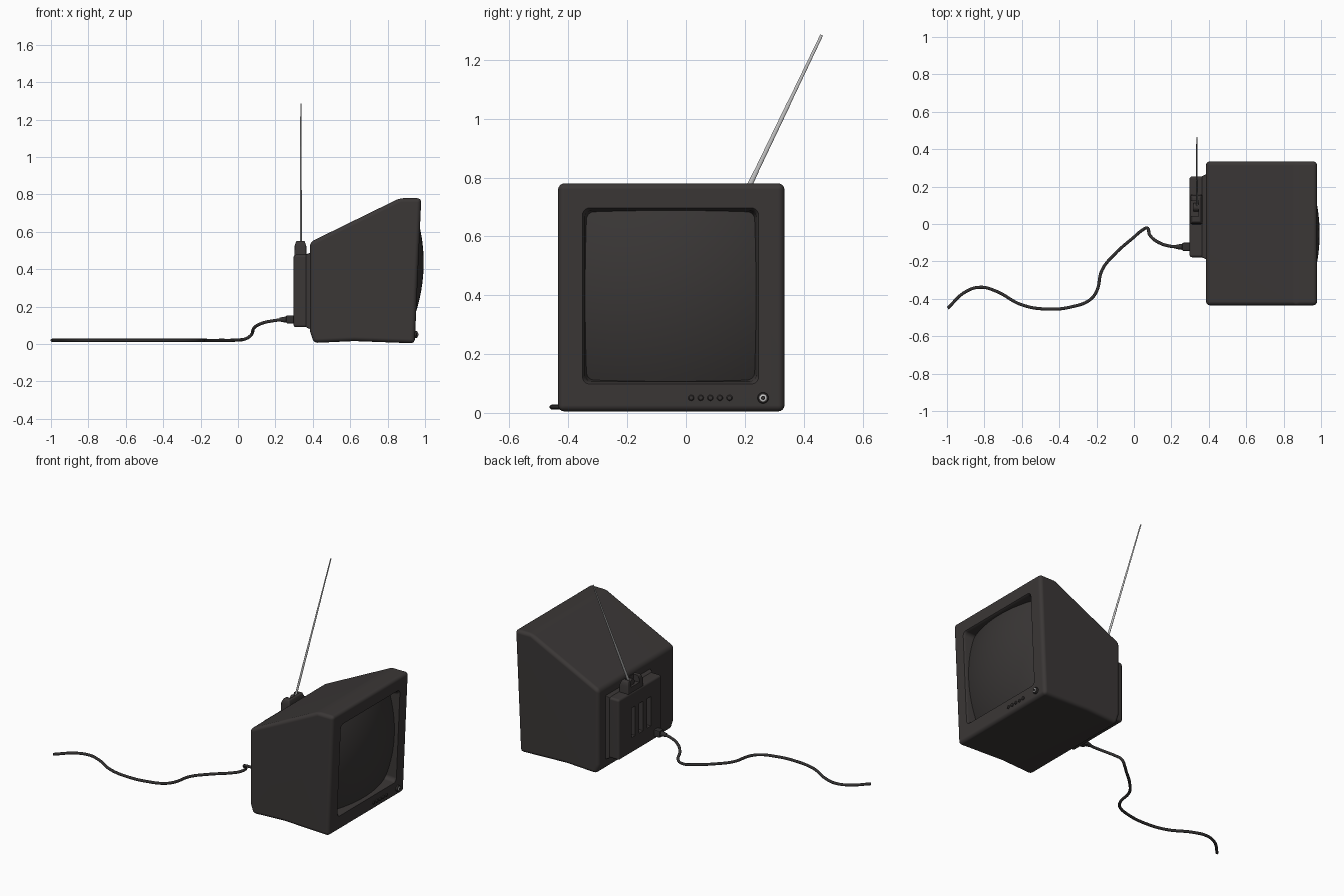
import bpy, bmesh, math
from mathutils import Vector

if "Cube" in bpy.data.objects:
    bpy.data.objects.remove(bpy.data.objects["Cube"])


def material(name, rgb):
    m = bpy.data.materials.new(name)
    m.diffuse_color = (*rgb, 1)
    m.use_nodes = True
    m.node_tree.nodes["Principled BSDF"].inputs["Base Color"].default_value = m.diffuse_color
    return m


PLASTIC = material("dark plastic", (0.043, 0.038, 0.037))
GLASS = material("screen glass", (0.041, 0.037, 0.036))
CABLE = material("cable black", (0.032, 0.030, 0.030))
METAL = material("antenna metal", (0.55, 0.55, 0.55))


def finish(name, bm, mat, bevel=0.0, seg=3, cutters=(), angle=35):
    """Turn a bmesh into an object, bevel it, cut it and shade it."""
    bmesh.ops.recalc_face_normals(bm, faces=bm.faces)
    me = bpy.data.meshes.new(name)
    bm.to_mesh(me)
    bm.free()
    ob = bpy.data.objects.new(name, me)
    bpy.context.collection.objects.link(ob)
    me.materials.append(mat)
    bpy.ops.object.select_all(action='DESELECT')
    ob.select_set(True)
    bpy.context.view_layer.objects.active = ob
    if bevel:
        b = ob.modifiers.new("bevel", 'BEVEL')
        b.width, b.segments, b.limit_method = bevel, seg, 'ANGLE'
        b.angle_limit = math.radians(20)
        bpy.ops.object.modifier_apply(modifier=b.name)
    for c in cutters:
        m = ob.modifiers.new("cut", 'BOOLEAN')
        m.object, m.operation, m.solver = c, 'DIFFERENCE', 'EXACT'
        bpy.ops.object.modifier_apply(modifier=m.name)
        bpy.data.objects.remove(c)
    bpy.ops.object.shade_smooth_by_angle(angle=math.radians(angle))
    if bevel:
        w = ob.modifiers.new("normals", 'WEIGHTED_NORMAL')
        w.keep_sharp = True
    return ob


def loft(bm, rings):
    """Skin a list of equal-length rings and cap both ends."""
    vs = [[bm.verts.new(p) for p in r] for r in rings]
    n = len(vs[0])
    for a, b in zip(vs, vs[1:]):
        for i in range(n):
            bm.faces.new((a[i], a[(i + 1) % n], b[(i + 1) % n], b[i]))
    bm.faces.new(vs[0])
    bm.faces.new(vs[-1])
    return bm


def rect(x, y0, y1, z0, z1):
    return [(x, y0, z0), (x, y1, z0), (x, y1, z1), (x, y0, z1)]


def round_rect(x, y0, y1, z0, z1, r, tilt=0.0, n=5):
    pts = []
    for cy, cz, a0 in ((y1 - r, z1 - r, 0), (y0 + r, z1 - r, 90),
                       (y0 + r, z0 + r, 180), (y1 - r, z0 + r, 270)):
        for i in range(n + 1):
            a = math.radians(a0 + 90 * i / n)
            y, z = cy + r * math.cos(a), cz + r * math.sin(a)
            pts.append((x + tilt * (z - 0.4), y, z))
    return pts


def box(x0, x1, y0, y1, z0, z1):
    return loft(bmesh.new(), [rect(x0, y0, y1, z0, z1), rect(x1, y0, y1, z0, z1)])


def lathe_x(y, z, profile, n=20):
    """Round part along x from (x, radius) pairs."""
    return loft(bmesh.new(), [[(x, y + r * math.cos(2 * math.pi * i / n),
                                z + r * math.sin(2 * math.pi * i / n))
                               for i in range(n)] for x, r in profile])


TILT = 0.035 / 0.776


def face_x(z):
    return 0.945 + TILT * (z - 0.004)


# Cabinet: side profile stretched across y, with a tapered screen recess
recess = finish("recess_cutter", loft(bmesh.new(), [
    round_rect(face_x(0.4) + d, -0.352 + t, 0.247 - t, 0.098 + t, 0.697 - t, 0.025, TILT)
    for d, t in ((-0.10, 0.018), (-0.012, 0.008), (0.0, 0.0), (0.02, -0.003))]), PLASTIC)
profile = [(0.405, 0.006), (0.62, 0.016), (0.945, 0.004), (0.98, 0.78),
           (0.865, 0.78), (0.385, 0.545), (0.385, 0.07)]
cabinet = finish("cabinet", loft(bmesh.new(), [[(x, y, z) for x, z in profile]
                                              for y in (-0.435, 0.335)]),
                 PLASTIC, 0.022, 4, [recess])

# Screen: shallow spherical bulge tucked into the recess
N, R = 24, 0.87
bm = bmesh.new()
grid = []
for i in range(N + 1):
    row = []
    for j in range(N + 1):
        u, v = (i / N - 0.5) * 0.596, (j / N - 0.5) * 0.596
        x = face_x(0.3975 + v) + 0.029 - (R - math.sqrt(R * R - u * u - v * v))
        row.append(bm.verts.new((x, -0.0525 + u, 0.3975 + v)))
    grid.append(row)
for i in range(N):
    for j in range(N):
        bm.faces.new((grid[i][j], grid[i + 1][j], grid[i + 1][j + 1], grid[i][j + 1]))
screen = finish("screen", bm, GLASS)
if screen.data.polygons[0].normal.x < 0:
    screen.data.flip_normals()

# Rear housing with flared collar and three vent slots
slots = [finish("slot_cutter", box(0.25, 0.33, y - 0.02, y + 0.02, 0.19, 0.38), PLASTIC)
         for y in (-0.05, 0.03, 0.11)]
finish("rear_housing", box(0.297, 0.40, -0.178, 0.255, 0.09, 0.478), PLASTIC, 0.014, 3, slots)
finish("rear_collar", loft(bmesh.new(), [rect(0.362, -0.178, 0.255, 0.09, 0.478),
                                         rect(0.392, -0.192, 0.27, 0.078, 0.492)]),
       PLASTIC, 0.006, 2)

# Antenna bracket with a notch, pivot and telescopic rod
notch = finish("notch_cutter", box(0.27, 0.345, 0.04, 0.125, 0.51, 0.60), PLASTIC)
finish("antenna_bracket", loft(bmesh.new(), [
    [(0.334 + sx * hx, 0.078 + sy * hy, z) for sx, sy in ((-1, -1), (1, -1), (1, 1), (-1, 1))]
    for z, hx, hy in ((0.455, 0.032, 0.08), (0.525, 0.031, 0.078), (0.552, 0.022, 0.068))]),
    PLASTIC, 0.007, 3, [notch])
finish("antenna_pivot", lathe_x(0.09, 0.525, [(0.318, 0.022), (0.35, 0.022)]), PLASTIC)
base, tip = Vector((0.336, 0.092, 0.515)), Vector((0.336, 0.461, 1.284))
side = Vector((0, tip.z - base.z, base.y - tip.y)).normalized()
rings = []
for t, r in ((0, .0095), (.4, .0085), (.4, .0075), (.7, .0068), (.7, .006), (1, .005)):
    c = base.lerp(tip, t)
    rings.append([c + side * r * math.cos(a) + Vector((0.6 * r * math.sin(a), 0, 0))
                  for a in (2 * math.pi * i / 12 for i in range(12))])
finish("antenna_rod", loft(bmesh.new(), rings), METAL)

# Control buttons and power knob along the bottom of the front
for i in range(5):
    y, z = 0.018 + 0.0325 * i, 0.051
    f = face_x(z)
    finish(f"button_{i + 1}", lathe_x(y, z, [(f - 0.01, .010), (f + .004, .010),
                                            (f + .008, .007), (f + .009, .003)], 16), PLASTIC)
f = face_x(0.051)
finish("power_knob", lathe_x(0.262, 0.051, [(f - .01, .019), (f + .009, .019),
                                            (f + .012, .016)]), PLASTIC)
finish("knob_ring", lathe_x(0.262, 0.051, [(f, .012), (f + .0135, .012), (f + .0145, .010)]), METAL)
finish("knob_centre", lathe_x(0.262, 0.051, [(f, .007), (f + .0155, .007), (f + .017, .005)]), PLASTIC)

# Plug and strain relief at the back
finish("plug", box(0.257, 0.305, -0.144, -0.10, 0.11, 0.154), CABLE, 0.007, 2)
finish("strain_relief", lathe_x(-0.122, 0.131, [(0.222, .010), (0.235, .013), (0.262, .017)]), CABLE)

# Power cable: smooth curve through path points
path = [(0.26, -0.122, 0.131), (0.19, -0.118, 0.125), (0.12, -0.092, 0.108),
        (0.085, -0.06, 0.085), (0.07, -0.022, 0.048), (0.04, -0.036, 0.028),
        (0, -0.07, 0.022), (-0.10, -0.158, 0.02), (-0.17, -0.245, 0.02),
        (-0.20, -0.36, 0.02), (-0.235, -0.405, 0.02), (-0.33, -0.442, 0.02),
        (-0.46, -0.455, 0.02), (-0.60, -0.432, 0.02), (-0.74, -0.358, 0.02),
        (-0.82, -0.338, 0.02), (-0.90, -0.362, 0.02), (-0.996, -0.45, 0.02)]
cu = bpy.data.curves.new("power_cable", 'CURVE')
cu.dimensions, cu.bevel_depth, cu.bevel_resolution = '3D', 0.0085, 3
cu.resolution_u, cu.use_fill_caps = 8, True
sp = cu.splines.new('BEZIER')
sp.bezier_points.add(len(path) - 1)
for p, co in zip(sp.bezier_points, path):
    p.co = co
    p.handle_left_type = p.handle_right_type = 'AUTO'
cu.materials.append(CABLE)
bpy.context.collection.objects.link(bpy.data.objects.new("power_cable", cu))
